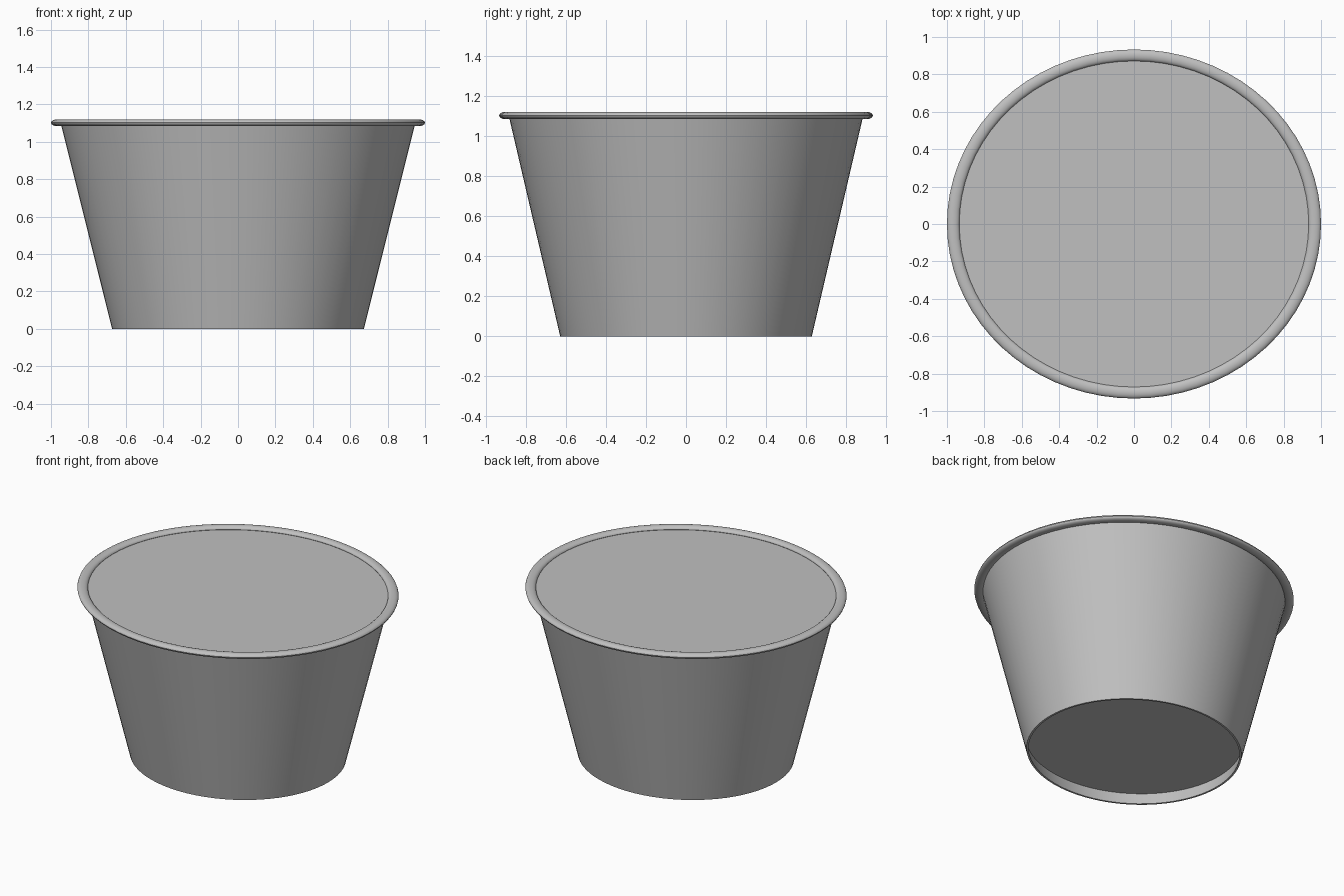
import bpy, bmesh, math

SIDES = 72
DEPTH_RATIO = 0.933  # oval plan: depth relative to width

if "Cube" in bpy.data.objects:
    bpy.data.objects.remove(bpy.data.objects["Cube"], do_unlink=True)

grey = bpy.data.materials.new("light_grey")
grey.use_nodes = True
colour = (0.53, 0.53, 0.53, 1)
grey.diffuse_color = colour
grey.node_tree.nodes["Principled BSDF"].inputs["Base Color"].default_value = colour


def oval_lathe(name, profile, closed=False):
    """Sweep a (radius, height) profile round an oval; radius 0 makes a pole."""
    bm = bmesh.new()
    rings = []
    for r, z in profile:
        if r == 0:
            rings.append([bm.verts.new((0, 0, z))] * SIDES)
            continue
        angles = [2 * math.pi * i / SIDES for i in range(SIDES)]
        rings.append([bm.verts.new((r * math.cos(a), r * DEPTH_RATIO * math.sin(a), z))
                      for a in angles])
    pairs = list(zip(rings, rings[1:]))
    if closed:
        pairs.append((rings[-1], rings[0]))
    for low, high in pairs:
        for i in range(SIDES):
            j = (i + 1) % SIDES
            corners = [low[i], low[j], high[j], high[i]]
            bm.faces.new(list(dict.fromkeys(corners)))
    mesh = bpy.data.meshes.new(name)
    bm.to_mesh(mesh)
    bm.free()
    obj = bpy.data.objects.new(name, mesh)
    bpy.context.collection.objects.link(obj)
    mesh.materials.append(grey)
    bpy.ops.object.select_all(action="DESELECT")
    obj.select_set(True)
    bpy.context.view_layer.objects.active = obj
    bpy.ops.object.shade_smooth_by_angle(angle=math.radians(35))
    return obj


# Tapered wall with a thin foot turned up inside
oval_lathe("tub_wall", [(0.678, 0.08), (0.66, 0), (0.673, 0), (0.947, 1.095)])

# Base panel set up inside the foot, facing down
oval_lathe("base_panel", [(0, 0.08), (0.68, 0.08)])

# Rolled rim with a flattened round section
rim = [(0.967 + 0.033 * math.cos(t), 1.102 + 0.018 * math.sin(t))
       for t in (2 * math.pi * k / 16 for k in range(16))]
oval_lathe("rolled_rim", rim, closed=True)

# Flat lid sunk just below the rim, facing up
oval_lathe("lid_panel", [(0.945, 1.1), (0, 1.1)])
